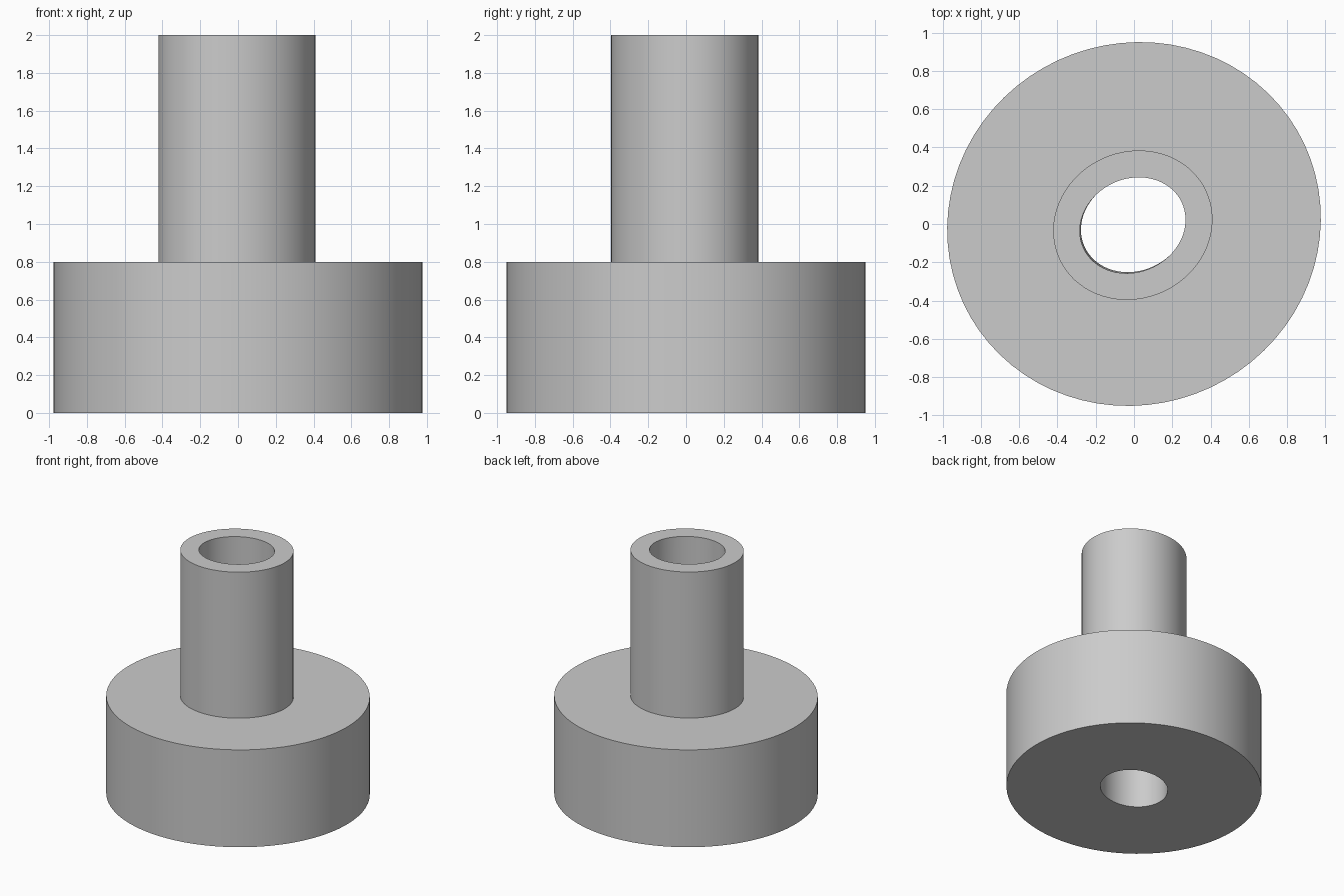
import bpy
import bmesh
from math import sin, cos, pi, radians
from mathutils import Matrix, Vector

cube = bpy.data.objects.get("Cube")
if cube:
    bpy.data.objects.remove(cube)

SIDES = 72
TILT = Matrix.Rotation(radians(25), 3, 'Z')

grey = bpy.data.materials.new("plain_grey")
grey.use_nodes = True
colour = (0.6, 0.6, 0.6, 1)
grey.diffuse_color = colour
grey.node_tree.nodes["Principled BSDF"].inputs["Base Color"].default_value = colour


def ring(bm, radius, z, shift=0.0):
    """Slightly oval ring: the long half-axis is 0.04 more than the short one."""
    return [bm.verts.new(TILT @ Vector(((radius + 0.02) * cos(t), (radius - 0.02) * sin(t), 0))
                         + Vector((shift, shift, z)))
            for t in (2 * pi * i / SIDES for i in range(SIDES))]


# Flanged sleeve: wide base, narrow neck, bore right through
profile = [
    (0.963, 0.0, 0.0),       # base bottom edge
    (0.963, 0.8, 0.0),       # base top edge
    (0.403, 0.8, -0.006),    # neck foot
    (0.403, 2.0, -0.006),    # neck rim
    (0.263, 2.0, -0.007),    # bore top
    (0.263, 0.0, -0.001),    # bore bottom
]
bm = bmesh.new()
rings = [ring(bm, *p) for p in profile]
for k, lower in enumerate(rings):
    upper = rings[(k + 1) % len(rings)]
    for i in range(SIDES):
        j = (i + 1) % SIDES
        bm.faces.new((lower[i], lower[j], upper[j], upper[i]))
bmesh.ops.recalc_face_normals(bm, faces=bm.faces)

mesh = bpy.data.meshes.new("flanged_sleeve")
bm.to_mesh(mesh)
bm.free()
mesh.materials.append(grey)
sleeve = bpy.data.objects.new("flanged_sleeve", mesh)
bpy.context.collection.objects.link(sleeve)

bpy.context.view_layer.objects.active = sleeve
sleeve.select_set(True)
bpy.ops.object.shade_smooth_by_angle(angle=radians(30))
